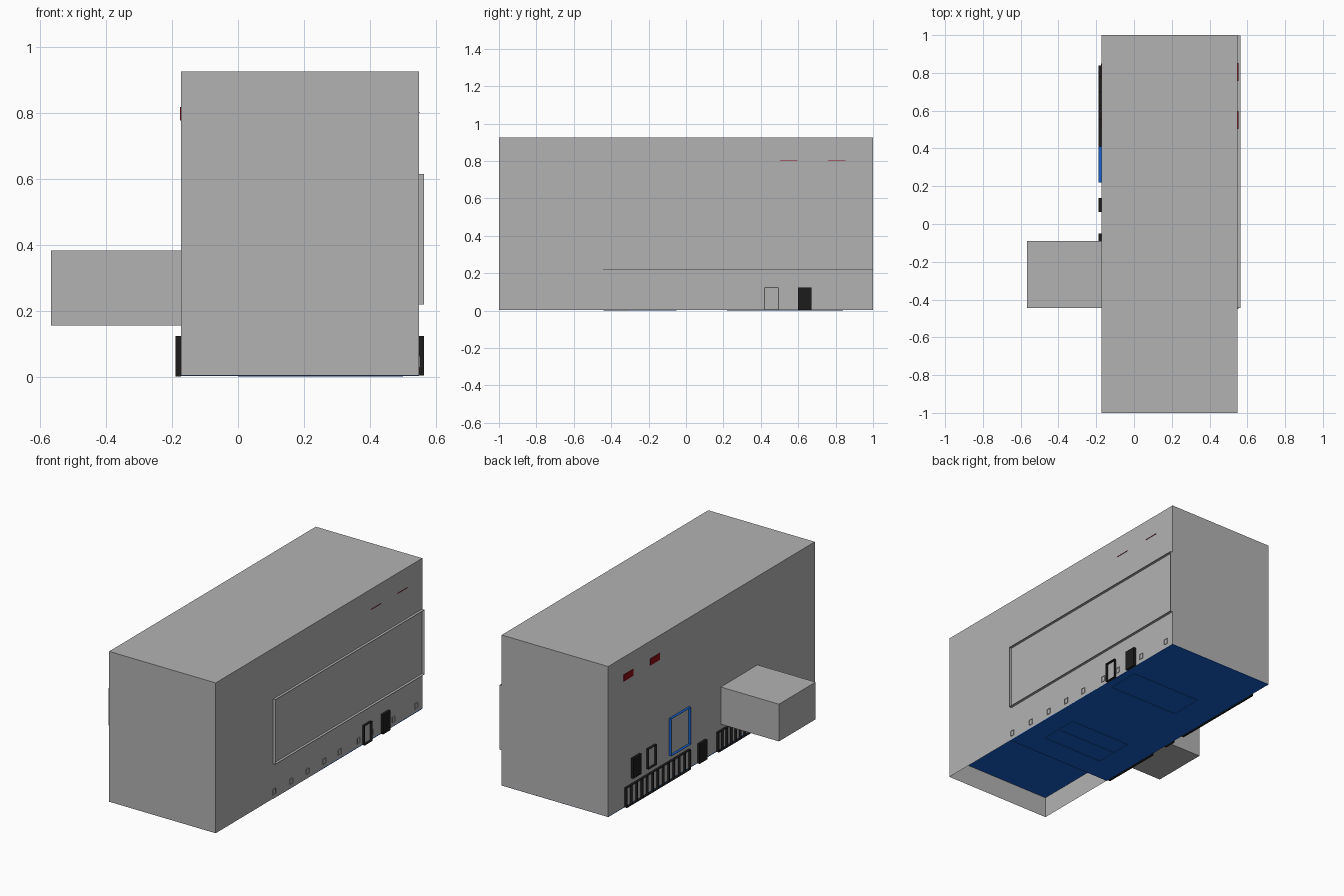
import bpy, bmesh
from mathutils import Vector

if "Cube" in bpy.data.objects:
    bpy.data.objects.remove(bpy.data.objects["Cube"])


def material(name, rgb):
    m = bpy.data.materials.new(name)
    m.diffuse_color = (*rgb, 1)
    m.use_nodes = True
    m.node_tree.nodes["Principled BSDF"].inputs["Base Color"].default_value = m.diffuse_color
    return m


GREY = material("wall_grey", (0.45, 0.45, 0.45))
BLUE = material("court_blue", (0.008, 0.118, 0.6))
DARK = material("dark_trim", (0.012, 0.012, 0.012))
RED = material("lamp_red", (0.25, 0.004, 0.008))
XL, XR, TOP, OUT = -0.173, 0.549, 0.925, 0.016


def boxes(name, spans, mat=GREY, drop=None):
    """One object from (x0, x1, y0, y1, z0, z1) spans; drop removes faces with that normal."""
    bm = bmesh.new()
    for x0, x1, y0, y1, z0, z1 in spans:
        verts = bmesh.ops.create_cube(bm, size=1)["verts"]
        for v in verts:
            v.co = Vector(((x0 + x1) / 2 + v.co.x * (x1 - x0),
                           (y0 + y1) / 2 + v.co.y * (y1 - y0),
                           (z0 + z1) / 2 + v.co.z * (z1 - z0)))
    bm.normal_update()
    if drop:
        doomed = [f for f in bm.faces if f.normal.dot(Vector(drop)) > 0.9]
        bmesh.ops.delete(bm, geom=doomed, context='FACES')
    me = bpy.data.meshes.new(name)
    bm.to_mesh(me)
    bm.free()
    ob = bpy.data.objects.new(name, me)
    bpy.context.collection.objects.link(ob)
    me.materials.append(mat)
    return ob


def wall_frame(x0, x1, y0, y1, z0, z1, t=0.001, mullions=0):
    """Thin rectangular reveal standing off a side wall, with optional uprights."""
    bars = [(x0, x1, y0, y1, z0, z0 + t), (x0, x1, y0, y1, z1 - t, z1)]
    for i in range(mullions + 2):
        y = y0 + (y1 - y0 - t) * i / (mullions + 1)
        bars.append((x0, x1, y, y + t, z0 + t, z1 - t))
    return bars


def floor_frame(x0, x1, y0, y1, t):
    z = (0.0, 0.004)
    return [(x0, x1, y0, y0 + t, *z), (x0, x1, y1 - t, y1, *z),
            (x0, x0 + t, y0 + t, y1 - t, *z), (x1 - t, x1, y0 + t, y1 - t, *z)]


LEFT = (XL - OUT, XL)
RIGHT = (XR, XR + OUT)

# Hall shell, open underneath
boxes("hall_shell", [(XL, XR, -1, 1, 0.004, TOP)], drop=(0, 0, -1))

# Court floor and raised stage deck at the front end
boxes("court_floor", [(XL, XR, -0.45, 0.999, 0.002, 0.007)], BLUE)
boxes("stage", [(XL + 0.002, XR - 0.002, -0.998, -0.445, 0.131, 0.137),
                (XL + 0.002, XR - 0.002, -0.451, -0.445, 0.007, 0.131)], BLUE)

# Court markings under the floor
boxes("court_markings", floor_frame(0.0, 0.42, -0.305, -0.05, 0.006)
      + floor_frame(0.02, 0.5, 0.39, 0.6, 0.006)
      + [(0.0, 0.42, -0.18, -0.174, 0, 0.004)], BLUE)

# Side room hung on the left wall
boxes("side_room", [(-0.567, XL, -0.445, -0.09, 0.155, 0.383)])

# Long gallery opening frame on the right wall
boxes("gallery_frame", wall_frame(*RIGHT, -0.445, 0.999, 0.218, 0.614))

# Window opening frame on the left wall
boxes("window_frame", wall_frame(*LEFT, 0.22, 0.41, 0.155, 0.383), BLUE)

# Barred ground-level openings on the left wall
boxes("rear_bars", wall_frame(*LEFT, 0.22, 0.84, 0.001, 0.123, 0.002, 11), DARK)
boxes("front_bars", wall_frame(*LEFT, -0.44, -0.05, 0.001, 0.123, 0.002, 8), DARK)

# Doors and open door frames
boxes("left_doors", [(*LEFT, 0.063, 0.138, 0.003, 0.123),
                     (*LEFT, 0.70, 0.78, 0.157, 0.28)], DARK)
boxes("left_door_frame", wall_frame(*LEFT, 0.55, 0.63, 0.157, 0.28, 0.002), DARK)
boxes("right_door", [(*RIGHT, 0.598, 0.67, 0.003, 0.123)], DARK)
boxes("right_door_frame", wall_frame(*RIGHT, 0.42, 0.495, 0.003, 0.123, 0.002), DARK)

# Small vent frames along the foot of the right wall
vents = []
for y in (-0.435, -0.27, -0.11, 0.05, 0.2, 0.38, 0.51, 0.72, 0.94):
    vents += wall_frame(XR, XR + 0.003, y - 0.014, y + 0.014, 0.028, 0.062)
boxes("wall_vents", vents)

# Red lamps poking through both walls
boxes("left_lamps", [(XL - 0.003, XL, y - 0.045, y + 0.045, 0.777, 0.818) for y in (0.55, 0.805)], RED)
boxes("right_lamps", [(XR, XR + 0.003, y - 0.047, y + 0.047, 0.8, 0.802) for y in (0.55, 0.805)], RED)
